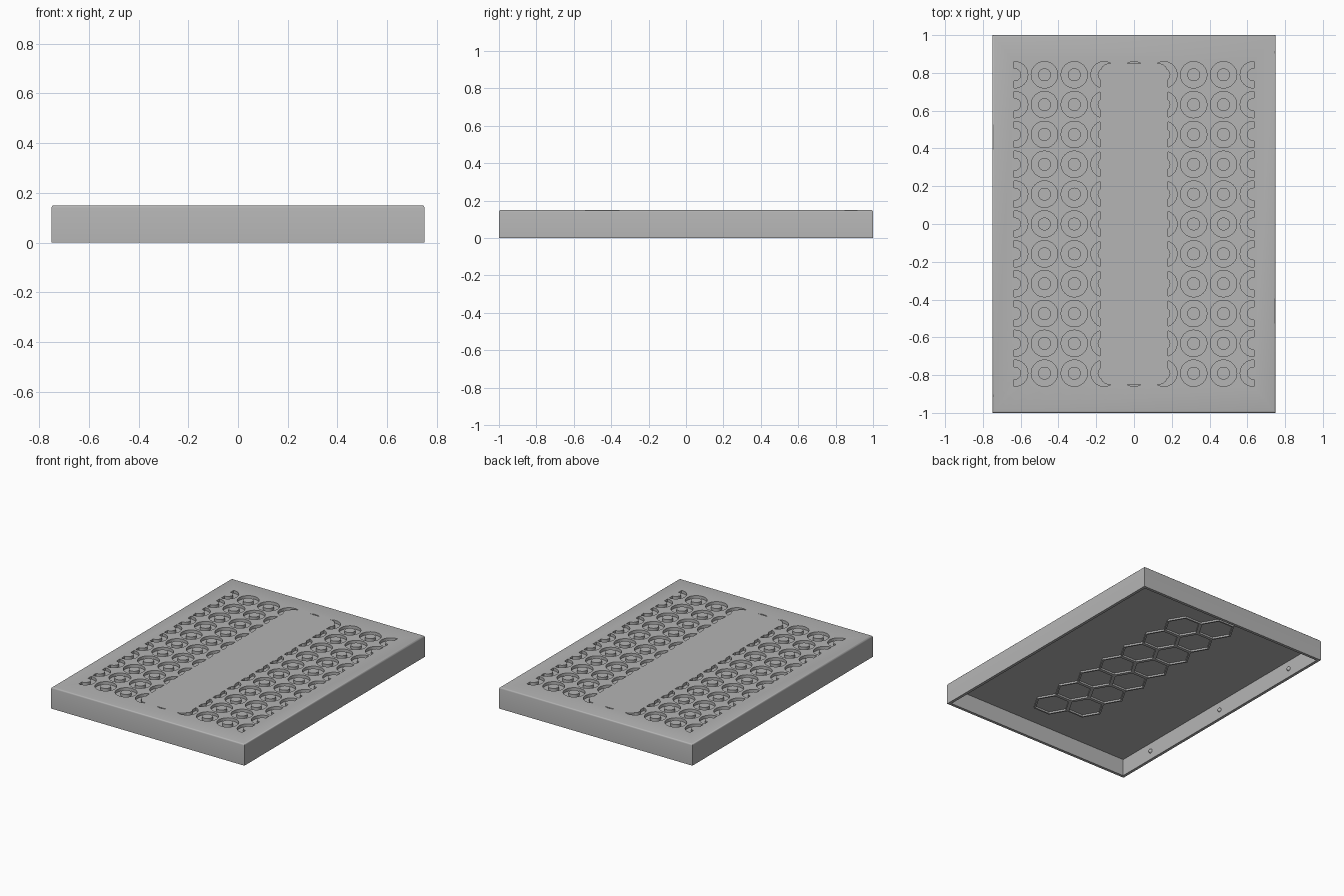
import bpy, bmesh
from math import cos, sin, pi, sqrt
from mathutils import Vector

if "Cube" in bpy.data.objects:
    bpy.data.objects.remove(bpy.data.objects["Cube"])

W, L, H = 1.5, 2.0, 0.15       # outer size
WALL, PLATE = 0.02, 0.03       # skirt and top thickness
UNDER = H - PLATE
PITCH = 0.158                  # ring spacing
GROOVE = 0.02                  # ring groove depth

grey = bpy.data.materials.new("light_grey")
grey.use_nodes = True
colour = (0.46, 0.46, 0.46, 1)
grey.diffuse_color = colour
grey.node_tree.nodes["Principled BSDF"].inputs["Base Color"].default_value = colour


def finish(bm, name):
    bmesh.ops.recalc_face_normals(bm, faces=bm.faces)
    mesh = bpy.data.meshes.new(name)
    bm.to_mesh(mesh)
    bm.free()
    mesh.materials.append(grey)
    ob = bpy.data.objects.new(name, mesh)
    bpy.context.collection.objects.link(ob)
    return ob


def box(name, sx, sy, z0, z1, round_corners=0, round_top=0):
    bm = bmesh.new()
    bmesh.ops.create_cube(bm)
    for v in bm.verts:
        v.co = Vector((v.co.x * sx, v.co.y * sy, z1 if v.co.z > 0 else z0))
    if round_corners:
        edges = [e for e in bm.edges if abs(e.verts[0].co.z - e.verts[1].co.z) > 0.001]
        bmesh.ops.bevel(bm, geom=edges, offset=round_corners, segments=6,
                        profile=0.5, affect='EDGES')
    if round_top:
        edges = [e for e in bm.edges if all(v.co.z > z1 - 0.001 for v in e.verts)]
        bmesh.ops.bevel(bm, geom=edges, offset=round_top, segments=3,
                        profile=0.5, affect='EDGES')
    return finish(bm, name)


def flat_ring(bm, cx, cy, r_in, r_out, sides, z):
    loops = [[bm.verts.new((cx + r * cos(2 * pi * i / sides),
                            cy + r * sin(2 * pi * i / sides), z))
              for i in range(sides)] for r in (r_in, r_out)]
    a, b = loops
    for i in range(sides):
        j = (i + 1) % sides
        bm.faces.new((a[i], b[i], b[j], a[j]))


def thicken(bm, dz):
    bmesh.ops.remove_doubles(bm, verts=bm.verts, dist=0.0005)
    new = bmesh.ops.extrude_face_region(bm, geom=bm.faces[:], use_keep_orig=True)
    verts = [g for g in new["geom"] if isinstance(g, bmesh.types.BMVert)]
    bmesh.ops.translate(bm, verts=verts, vec=(0, 0, dz))


def cut(target, tool, operation='DIFFERENCE'):
    mod = target.modifiers.new("cut", 'BOOLEAN')
    mod.operation, mod.object, mod.solver = operation, tool, 'EXACT'
    bpy.context.view_layer.objects.active = target
    bpy.ops.object.modifier_apply(modifier=mod.name)
    bpy.data.objects.remove(tool)


# Lid body: rounded upper rim, hollow below
lid = box("lid", W, L, 0, H, round_top=0.01)
cut(lid, box("hollow", W - 2 * WALL, L - 2 * WALL, -0.1, UNDER))

# Grid of ring grooves, trimmed at both sides and around the plain middle band
bm = bmesh.new()
for col in range(-4, 5):
    for row in range(-5, 6):
        flat_ring(bm, col * PITCH, row * PITCH, 0.034, 0.07, 32, H - GROOVE)
thicken(bm, 0.1)
rings = finish(bm, "ring_cutter")
cut(rings, box("side_trim", 1.27, 1.9, 0, 0.5), 'INTERSECT')
cut(rings, box("middle_trim", 0.36, 1.7, 0, 0.5, round_corners=0.05))
cut(lid, rings)

# Honeycomb ribs under the middle band, two staggered columns
cell = 0.22
radius = cell / sqrt(3)
bm = bmesh.new()
for side in (-1, 1):
    for k in range(-3, 4):
        flat_ring(bm, side * 0.75 * radius, k * cell - side * cell / 4,
                  radius - 0.013, radius, 6, UNDER)
thicken(bm, -0.012)
finish(bm, "honeycomb_ribs")

# Snap nubs on the inner faces of the long walls
bm = bmesh.new()
for side in (-1, 1):
    for y in (-0.7, 0, 0.7):
        new = bmesh.ops.create_uvsphere(bm, u_segments=16, v_segments=8, radius=0.015)
        bmesh.ops.translate(bm, verts=new["verts"],
                            vec=(side * (W / 2 - WALL), y, 0.06))
nubs = finish(bm, "snap_nubs")

# Smooth the curved surfaces, keep the edges sharp
for ob in (lid, nubs):
    bpy.ops.object.select_all(action='DESELECT')
    ob.select_set(True)
    bpy.context.view_layer.objects.active = ob
    bpy.ops.object.shade_smooth_by_angle(angle=0.6)
